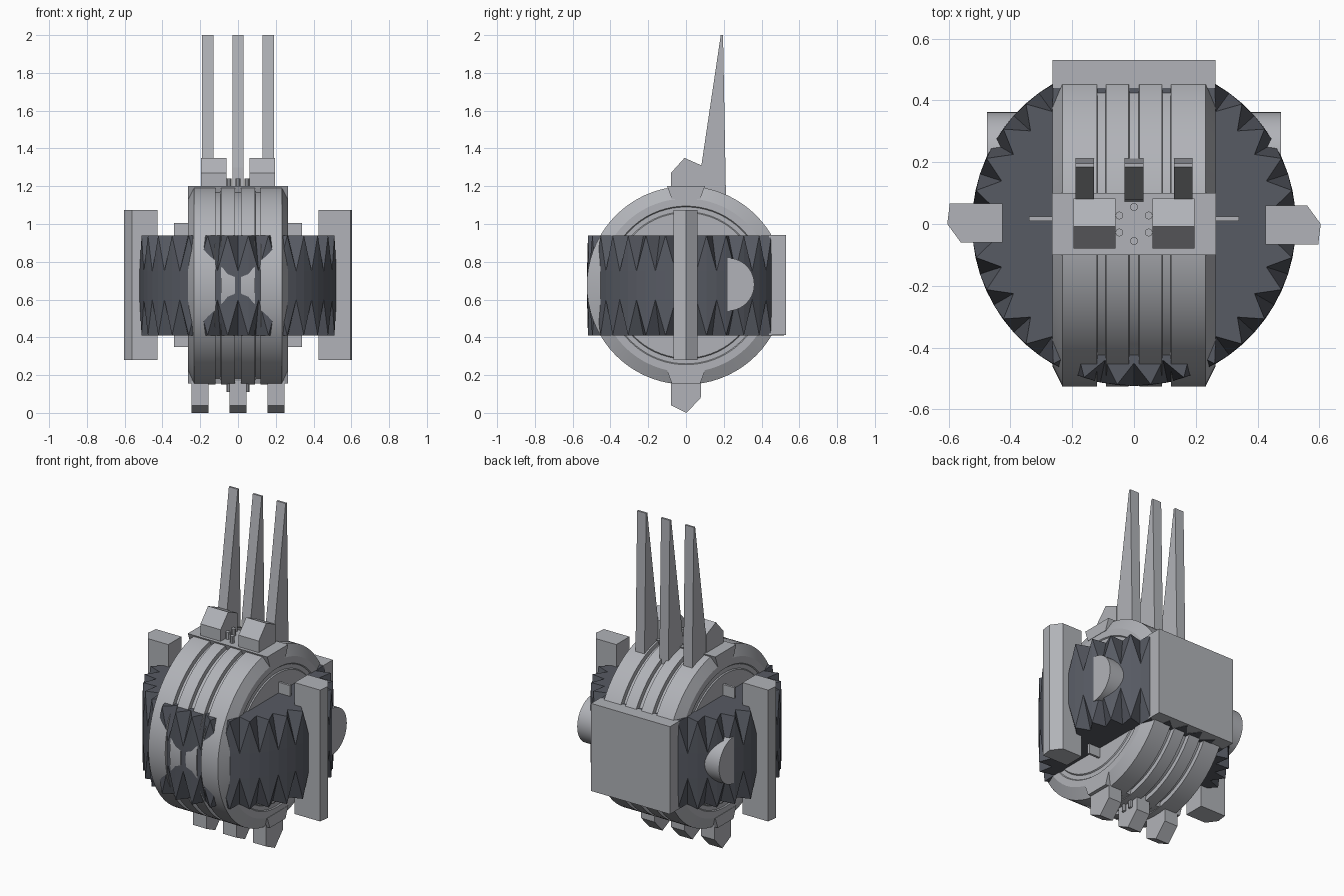
import bpy, bmesh, math

if "Cube" in bpy.data.objects:
    bpy.data.objects.remove(bpy.data.objects["Cube"])

ZC, R = 0.675, 0.525   # hub height and wheel radius


def material(name, rgb):
    m = bpy.data.materials.new(name)
    m.diffuse_color = (*rgb, 1)
    m.use_nodes = True
    m.node_tree.nodes["Principled BSDF"].inputs["Base Color"].default_value = m.diffuse_color
    return m


LIGHT = material("light_grey", (0.44, 0.45, 0.48))
DARK = material("dark_slate", (0.095, 0.103, 0.125))


def finish(name, bm, mat, smooth=None):
    bmesh.ops.recalc_face_normals(bm, faces=bm.faces)
    me = bpy.data.meshes.new(name)
    bm.to_mesh(me)
    bm.free()
    ob = bpy.data.objects.new(name, me)
    bpy.context.collection.objects.link(ob)
    me.materials.append(mat)
    if smooth:
        bpy.ops.object.select_all(action='DESELECT')
        ob.select_set(True)
        bpy.context.view_layer.objects.active = ob
        bpy.ops.object.shade_smooth_by_angle(angle=math.radians(smooth))
    return ob


def loft(name, rings, mat, smooth=None):
    """Join equal-length rings of points and cap both ends."""
    bm = bmesh.new()
    vs = [[bm.verts.new(p) for p in ring] for ring in rings]
    n = len(rings[0])
    for a, b in zip(vs, vs[1:]):
        for i in range(n):
            j = (i + 1) % n
            bm.faces.new((a[i], a[j], b[j], b[i]))
    bm.faces.new(vs[0][::-1])
    bm.faces.new(vs[-1])
    return finish(name, bm, mat, smooth)


def prism_x(name, yz, x0, x1, mat=LIGHT, smooth=None):
    return loft(name, [[(x, y, z) for y, z in yz] for x in (x0, x1)], mat, smooth)


def prism_z(name, xy, z0, z1, mat=LIGHT, smooth=None):
    return loft(name, [[(x, y, z) for x, y in xy] for z in (z0, z1)], mat, smooth)


def circle(r, n, cx=0, cy=0):
    return [(cx + r * math.cos(math.tau * i / n), cy + r * math.sin(math.tau * i / n))
            for i in range(n)]


# Grooved wheel: half profile (x, radius) mirrored, then turned about the x axis
half = [(0.015, 0.5), (0.017, R), (0.09, R), (0.092, 0.5), (0.118, 0.5), (0.12, R),
        (0.232, R), (0.264, 0.46), (0.264, 0.42), (0.258, 0.415), (0.258, 0.39), (0.264, 0.385)]
profile = [(-x, r) for x, r in reversed(half)] + half
loft("grooved_wheel", [[(x, y, z) for y, z in circle(r, 72, 0, ZC)] for x, r in profile],
     LIGHT, 25)

# Toothed drum: notched top and bottom rims around a plain waist
TEETH = 30
drum = []
for z, tip, notch in ((0.41, 0.522, 0.45), (0.6, 0.524, 0.524),
                      (0.75, 0.524, 0.524), (0.94, 0.522, 0.45)):
    ring = []
    for i in range(TEETH * 2):
        a = -math.pi / 2 + math.pi * i / TEETH
        r = tip if i % 2 else notch
        ring.append((r * math.cos(a), r * math.sin(a), z))
    drum.append(ring)
toothed_drum = loft("toothed_drum", drum, DARK)
bm = bmesh.new()
bm.from_mesh(toothed_drum.data)
bmesh.ops.triangulate(bm, faces=[f for f in bm.faces if len(f.verts) == 4])
bm.to_mesh(toothed_drum.data)
bm.free()

# Back box
prism_x("back_box", [(0.44, 0.412), (0.53, 0.412), (0.53, 0.942), (0.44, 0.942)], -0.264, 0.264)

# Cross tube poking out on both sides towards the back
prism_x("cross_tube", circle(0.14, 40, 0.222, 0.68), -0.475, 0.475, LIGHT, 30)

# Side posts, one turned half round from the other, and their thin brackets
post = [(0.425, -0.066), (0.596, -0.066), (0.604, 0.0), (0.56, 0.06), (0.425, 0.06)]
for s, side in ((1, "right"), (-1, "left")):
    prism_z(f"side_post_{side}", [(s * x, s * y) for x, y in post], 0.28, 1.075)
prism_x("thin_bracket", [(0.01, 0.35), (0.024, 0.35), (0.024, 1.005), (0.01, 1.005)], -0.34, 0.34)

# Tall rear spikes
spike = [(0.07, 1.15), (0.08, 1.3), (0.184, 2.0), (0.196, 2.0), (0.212, 1.12)]
for x in (-0.16, 0, 0.16):
    prism_x("tall_spike", spike, x - 0.03, x + 0.03)

# Peaked blocks on top
block = [(-0.08, 1.17), (-0.08, 1.27), (-0.008, 1.35), (0.082, 1.31), (0.082, 1.17)]
for s in (-1, 1):
    prism_x("top_block", block, s * 0.06, s * 0.195)

# Pointed feet underneath
foot = [(-0.08, 0.2), (-0.08, 0.04), (0.003, 0.0), (0.078, 0.08), (0.08, 0.2)]
for x in (-0.2, 0, 0.2):
    prism_x("foot", foot, x - 0.045, x + 0.045)

# Tapered bars crossing the wheel at top and bottom
for name, z in (("top_bar", 1.132), ("bottom_bar", 0.156)):
    prism_x(name, [(-0.075, z), (0.075, z), (0.1, z + 0.068), (-0.1, z + 0.068)], -0.266, 0.266)

# Ring of small pegs above and below
for px, py in circle(0.055, 6):
    pts = circle(0.013, 8, py, px)
    prism_z("top_peg", pts, 1.18, 1.242)
    prism_z("bottom_peg", pts, 0.11, 0.18)
